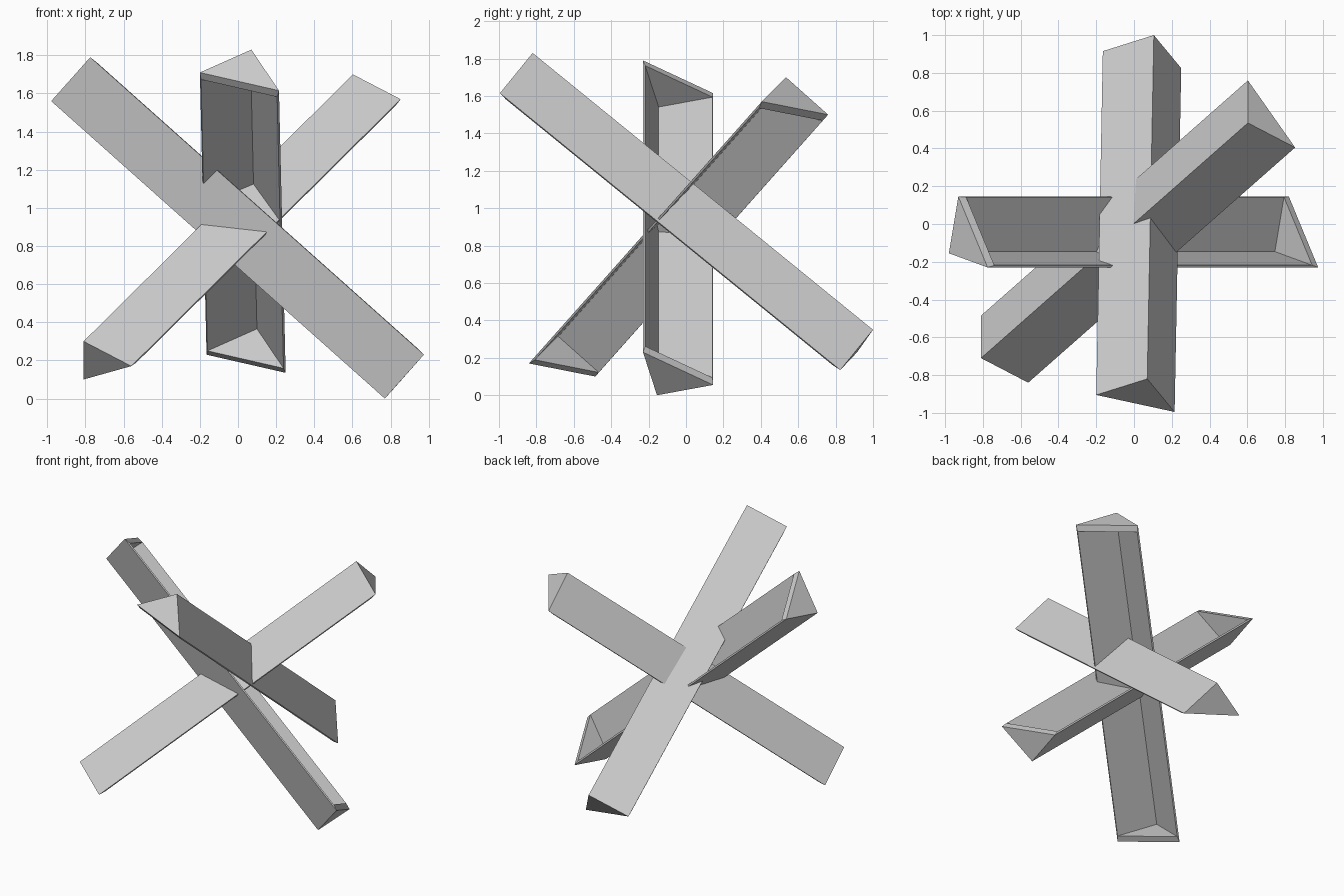
import bpy, bmesh
from mathutils import Vector

if "Cube" in bpy.data.objects:
    bpy.data.objects.remove(bpy.data.objects["Cube"])

WALL = 0.012   # flange thickness
CAP = 0.045    # end plate thickness


def angle_beam(name, tip_a, corner, tip_b, run):
    """Open V-shaped beam with closed triangular ends; run = length vector."""
    a, c, b, run = (Vector(p) for p in (tip_a, corner, tip_b, run))
    u, v, axis = (a - c).normalized(), (b - c).normalized(), run.normalized()
    outer = [a, c, b]
    inner = [a + v * WALL, c + (u + v) * WALL, b + u * WALL]
    bm = bmesh.new()
    ring = lambda pts, off: [bm.verts.new(p + off) for p in pts]
    o0, o1 = ring(outer, Vector()), ring(outer, run)
    i0, i1 = ring(inner, axis * CAP), ring(inner, run - axis * CAP)
    # end plates and the two flanges, outside and inside
    for s, e in ((o0, o1), (i0, i1)):
        bm.faces.new(s)
        bm.faces.new(e)
        for k in (0, 1):
            bm.faces.new((s[k], s[k + 1], e[k + 1], e[k]))
    # rim around the open side
    po = [o0[0], o0[2], o1[2], o1[0]]
    pi = [i0[0], i0[2], i1[2], i1[0]]
    for k in range(4):
        n = (k + 1) % 4
        bm.faces.new((po[k], po[n], pi[n], pi[k]))
    bmesh.ops.recalc_face_normals(bm, faces=bm.faces)
    mesh = bpy.data.meshes.new(name)
    bm.to_mesh(mesh)
    bm.free()
    obj = bpy.data.objects.new(name, mesh)
    bpy.context.collection.objects.link(obj)


# beam leaning left to right
angle_beam("side_beam", (-0.93, 0.145, 1.615), (-0.98, -0.155, 1.56),
           (-0.775, -0.23, 1.79), (1.75, 0, -1.56))
# beam leaning front to back
angle_beam("front_to_back_beam", (-0.2, -0.905, 1.71), (0.07, -0.82, 1.83),
           (0.215, -0.995, 1.615), (0.035, 1.82, -1.48))
# beam rising diagonally to the back right
angle_beam("diagonal_beam", (-0.56, -0.84, 0.17), (-0.81, -0.71, 0.30),
           (-0.81, -0.485, 0.10), (1.413, 1.245, 1.40))
